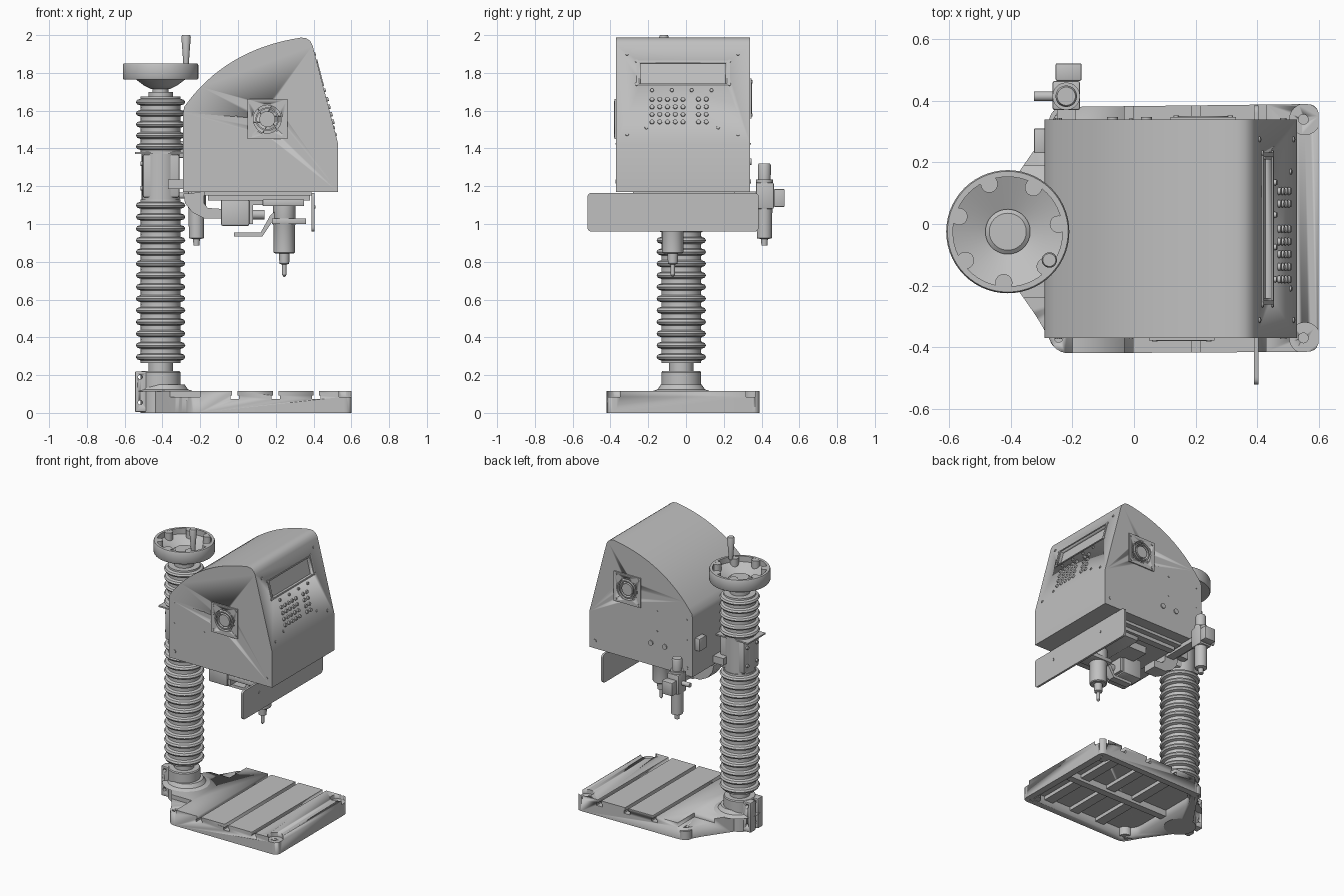
import bpy, bmesh, math
from mathutils import Matrix, Vector

if "Cube" in bpy.data.objects:
    bpy.data.objects.remove(bpy.data.objects["Cube"])

grey = bpy.data.materials.new("light grey metal")
grey.use_nodes = True
grey.diffuse_color = (0.53, 0.53, 0.53, 1)
grey.node_tree.nodes["Principled BSDF"].inputs["Base Color"].default_value = grey.diffuse_color


def finish(name, bm, smooth=True):
    bmesh.ops.recalc_face_normals(bm, faces=bm.faces[:])
    me = bpy.data.meshes.new(name)
    bm.to_mesh(me)
    bm.free()
    me.materials.append(grey)
    ob = bpy.data.objects.new(name, me)
    bpy.context.collection.objects.link(ob)
    if smooth:
        bpy.ops.object.select_all(action='DESELECT')
        ob.select_set(True)
        bpy.context.view_layer.objects.active = ob
        bpy.ops.object.shade_smooth_by_angle(angle=math.radians(35))
    return ob


def box(name, x, y, z, bevel=0.0, rot=None, at=None):
    """Box from (min, max) pairs, optionally turned and moved."""
    bm = bmesh.new()
    bmesh.ops.create_cube(bm, size=1)
    for v in bm.verts:
        v.co = [lo + (c + 0.5) * (hi - lo) for c, (lo, hi) in zip(v.co, (x, y, z))]
    if bevel:
        bmesh.ops.bevel(bm, geom=bm.edges[:], offset=bevel, segments=2, affect='EDGES', profile=0.5)
    if rot:
        bm.transform(Matrix.Translation(at) @ rot)
    return finish(name, bm)


def prism(name, pts, lo, hi, axis='z'):
    """Extrude an outline: (x, y) along z, (x, z) along y or (y, z) along x."""
    place = {'z': lambda a, b, t: (a, b, t), 'y': lambda a, b, t: (a, t, b),
             'x': lambda a, b, t: (t, a, b)}[axis]
    bm = bmesh.new()
    low = [bm.verts.new(place(a, b, lo)) for a, b in pts]
    high = [bm.verts.new(place(a, b, hi)) for a, b in pts]
    bm.faces.new(low)
    bm.faces.new(high)
    for i in range(len(pts)):
        j = (i + 1) % len(pts)
        bm.faces.new((low[i], low[j], high[j], high[i]))
    return finish(name, bm)


def rounded(pts, r, n=5):
    """Round the corners of an outline."""
    out = []
    for i, p in enumerate(pts):
        p, a, b = Vector(p), Vector(pts[i - 1]), Vector(pts[(i + 1) % len(pts)])
        s, e = p + (a - p).normalized() * r, p + (b - p).normalized() * r
        for k in range(n + 1):
            t = k / n
            out.append(tuple(s * (1 - t) ** 2 + p * 2 * t * (1 - t) + e * t * t))
    return out


def lathe(name, prof, at, axis='z', n=40):
    """Spin an (r, height) profile about an axis through a point."""
    turn = {'z': Matrix(), 'y': Matrix.Rotation(-math.pi / 2, 4, 'X'),
            'x': Matrix.Rotation(math.pi / 2, 4, 'Y')}[axis]
    bm = bmesh.new()
    rings = [[bm.verts.new((r * math.cos(math.tau * k / n), r * math.sin(math.tau * k / n), h))
              for k in range(n)] for r, h in prof]
    for a, b in zip(rings, rings[1:]):
        for k in range(n):
            j = (k + 1) % n
            bm.faces.new((a[k], a[j], b[j], b[k]))
    bm.faces.new(rings[0])
    bm.faces.new(rings[-1])
    bm.transform(Matrix.Translation(at) @ turn)
    return finish(name, bm)


def cyl(name, at, r, lo, hi, axis='z', n=32):
    return lathe(name, [(r, lo), (r, hi)], at, axis, n)


def cut(ob, *cutters):
    bpy.context.view_layer.objects.active = ob
    for c in cutters:
        c.hide_render = True
        m = ob.modifiers.new("cut", 'BOOLEAN')
        m.operation, m.solver, m.object = 'DIFFERENCE', 'EXACT', c
        while ob.modifiers[0] != m:
            bpy.ops.object.modifier_move_up(modifier=m.name)
        bpy.ops.object.modifier_apply(modifier=m.name)
        bpy.data.objects.remove(c)


CX, CY = -0.41, -0.025      # column axis

# Base plate: tapered outline, hollow below, slotted above
outline = [(0.6, -0.415), (0.6, 0.39), (-0.24, 0.38), (-0.31, 0.26), (-0.45, 0.06),
           (-0.45, -0.11), (-0.31, -0.31), (-0.25, -0.42)]
base = prism("base", rounded(outline, 0.04), 0, 0.115)
inner = [(0.55, -0.37), (0.55, 0.345), (-0.2, 0.335), (-0.27, 0.23), (-0.27, -0.28), (-0.21, -0.37)]
cutters = [prism("hollow", rounded(inner, 0.03), -0.05, 0.06)]
for x in (-0.017, 0.2, 0.415):
    cutters += [box("slot", (x - 0.014, x + 0.014), (-1, 1), (0.075, 0.2)),
                box("slot_foot", (x - 0.023, x + 0.023), (-1, 1), (0.073, 0.092))]
for y in (-0.37, 0.34):
    cutters.append(cyl("corner_pocket", (0.555, y, 0), 0.05, 0.085, 0.2))
    cutters.append(cyl("corner_hole", (0.55, y, 0), 0.016, -0.1, 0.2, n=20))
    cutters.append(cyl("rear_hole", (-0.245, y, 0), 0.014, -0.1, 0.2, n=20))
for y0, y1 in ((-0.6, -0.24), (0.19, 0.6)):
    cutters.append(box("rear_step", (-0.6, -0.2), (y0, y1), (0.085, 0.2)))
cut(base, *cutters)
box("base_long_rib", (-0.29, 0.56), (-0.05, 0.0), (0.015, 0.065))
for x in (-0.017, 0.2, 0.415):
    box("base_slot_rib", (x - 0.035, x + 0.035), (-0.38, 0.36), (0.035, 0.065))
for x in (-0.23, 0.545):
    for y in (-0.365, 0.335):
        lathe("foot_boss", [(0.017, 0.065), (0.045, 0.065), (0.045, 0.002), (0.017, 0.002)], (x, y, 0))

# Column socket with split clamp ears
socket = lathe("column_socket", [(0.105, 0), (0.105, 0.215), (0.1, 0.222), (0.06, 0.222), (0.06, 0)], (CX, CY, 0))
lathe("socket_fillet", [(0.16, 0.112), (0.125, 0.125), (0.108, 0.15), (0.1, 0.15)], (CX + 0.02, CY, 0))
for s in (-1, 1):
    y = sorted((CY + s * 0.012, CY + s * 0.07))
    ear = box("clamp_ear", (-0.545, -0.47), y, (0.005, 0.22), 0.006)
    cut(ear, *[cyl("bolt_hole", (-0.518, CY, z), 0.012, -1, 1, 'y', 16) for z in (0.055, 0.19)])
cyl("column", (CX, CY, 0), 0.065, 0.06, 1.7)


# Bellows sleeves
def bellows(name, z0, z1, count):
    step = (z1 - z0) / count
    prof = []
    for i in range(count):
        for r, t in ((0.105, 0.0), (0.106, 0.2), (0.124, 0.3), (0.131, 0.5), (0.124, 0.7), (0.106, 0.8)):
            prof.append((r, z0 + (i + t) * step))
    lathe(name, prof + [(0.105, z1)], (CX, CY, 0))


bellows("lower_bellows", 0.265, 1.13, 14)
bellows("upper_bellows", 1.38, 1.675, 5)

# Sliding clamp joining column and head
cyl("clamp_sleeve", (CX, CY, 0), 0.1, 1.13, 1.375)
box("clamp_block", (-0.505, -0.31), (CY - 0.085, CY + 0.085), (1.14, 1.37), 0.012)
box("clamp_flange", (-0.545, -0.285), (CY - 0.1, CY + 0.1), (1.37, 1.38))
box("clamp_arm", (-0.37, -0.28), (CY - 0.13, CY + 0.13), (1.185, 1.235))
for z in (1.19, 1.32):
    for s in (-1, 1):
        cyl("clamp_bolt", (-0.505, CY + s * 0.055, z), 0.012, -0.012, 0.005, 'x', 12)

# Handwheel: dished disc, scalloped rim and grip
cyl("wheel_neck", (CX, CY, 0), 0.042, 1.66, 1.73)
lathe("wheel_dish", [(0.05, 1.715), (0.09, 1.735), (0.13, 1.765), (0.196, 1.765), (0.2, 1.772),
                     (0.2, 1.842), (0.196, 1.85), (0.178, 1.85), (0.178, 1.81), (0.073, 1.765),
                     (0.073, 1.775), (0.06, 1.785)], (CX, CY, 0), n=56)
for k in range(7):
    a = math.radians(-43 + k * 360 / 7)
    cyl("rim_lobe", (CX + 0.166 * math.cos(a), CY + 0.166 * math.sin(a), 0), 0.028, 1.785, 1.849, n=20)
lathe("wheel_grip", [(0.014, 1.84), (0.016, 1.87), (0.025, 1.99), (0.021, 2.0)], (-0.275, -0.117, 0), n=20)

# Head housing: curved top, sloped control panel
s, c, e = Vector((-0.285, 1.62)), Vector((-0.0675, 1.9265)), Vector((0.335, 1.987))
profile = [(0.53, 1.17), (-0.29, 1.17), (-0.29, 1.59)]
for i in range(17):
    t = i / 16
    profile.append(tuple(s * (1 - t) ** 2 + c * 2 * t * (1 - t) + e * t * t))
profile += [(0.362, 1.983), (0.383, 1.968), (0.395, 1.945), (0.53, 1.425)]
head = prism("head_housing", profile, -0.37, 0.34, 'y')

tilt = Matrix.Rotation(-math.atan2(0.135, 0.52), 4, 'Y')


def on_panel(z, y=0.0):
    return Vector((0.53 - 0.135 * (z - 1.425) / 0.52, y, z))


cut(head, box("screen_recess", (-0.02, 0.05), (-0.24, 0.21), (-0.057, 0.057), rot=tilt, at=on_panel(1.8)))
for z in (1.739, 1.861):
    box("screen_frame_rail", (-0.003, 0.005), (-0.262, 0.232), (-0.004, 0.004), rot=tilt, at=on_panel(z))
for y in (-0.255, 0.225):
    box("screen_frame_side", (-0.003, 0.005), (y - 0.007, y + 0.007), (-0.065, 0.065), rot=tilt, at=on_panel(1.8))


# Keys and screws share one small stud shape
def stud(name, y, z, r, h, n=12):
    bm = bmesh.new()
    bmesh.ops.create_cone(bm, cap_ends=True, segments=n, radius1=r, radius2=r * 0.8, depth=h)
    bm.transform(Matrix.Translation(on_panel(z, y)) @ tilt @ Matrix.Rotation(math.pi / 2, 4, 'Y'))
    finish(name, bm)


for row in range(4):
    for col in (0, 1, 2, 3, 4, 6, 7):
        stud("panel_key", -0.18 + col * 0.041, 1.54 + row * 0.04, 0.014, 0.02)
for y in (-0.18, -0.075, 0.03, 0.135):
    stud("panel_lamp", y, 1.708, 0.011, 0.016)
for y, z in ((-0.312, 1.475), (-0.312, 1.9), (0.275, 1.475), (0.275, 1.9), (-0.262, 1.863), (0.23, 1.863),
             (-0.262, 1.74), (0.23, 1.74), (-0.21, 1.51), (0.17, 1.51)):
    stud("panel_screw", y, z, 0.01, 0.01)


# Side fans
def fan(x, z, y, side):
    at = (x, y, z)
    lo, hi = sorted((0, side * 0.008))
    plate = box("fan_plate", (x - 0.106, x + 0.106), (y + lo, y + hi), (z - 0.106, z + 0.106))
    cut(plate, cyl("fan_opening", at, 0.082, -0.1, 0.1, 'y', 40))
    cut(head, cyl("fan_well", at, 0.09, -0.03, 0.03, 'y', 40))
    for r in (0.082, 0.062):
        lathe("fan_ring", [(r, side * -0.02), (r, side * 0.01), (r - 0.008, side * 0.01),
                           (r - 0.008, side * -0.02)], at, 'y')
    cyl("fan_hub", at, 0.042, side * -0.03, side * 0.009, 'y')
    for k in range(6):
        turn = Matrix.Rotation(k * math.pi / 3, 4, 'Y') @ Matrix.Rotation(0.5, 4, 'X')
        box("fan_blade", (0.035, 0.08), (-0.002, 0.002), (-0.018, 0.018), rot=turn,
            at=Vector((x, y - side * 0.014, z)))
    for sx in (-1, 1):
        for sz in (-1, 1):
            cyl("fan_screw", (x + sx * 0.088, y, z + sz * 0.088), 0.009, lo - 0.004, hi + 0.004, 'y', 12)


fan(0.155, 1.555, -0.37, -1)
fan(0.225, 1.665, 0.34, 1)

# Housing screws, rear sockets and connector
for x, z, r in ((-0.245, 1.225, 0.011), (0.485, 1.225, 0.011), (-0.245, 1.57, 0.005),
                (-0.245, 1.425, 0.005), (-0.01, 1.57, 0.005), (-0.01, 1.425, 0.005)):
    for y in (-0.37, 0.34):
        cyl("housing_screw", (x, y, z), r, -0.004, 0.004, 'y', 12)
for x in (0.04, -0.07):
    cyl("rear_socket", (x, 0.34, 1.33), 0.018, -0.004, 0.008, 'y', 16)
box("side_connector", (-0.325, -0.28), (0.23, 0.31), (1.35, 1.44), 0.004)

# Front guard under the head
guard = rounded([(-0.522, 0.96), (0.385, 0.96), (0.385, 1.165), (-0.522, 1.165)], 0.025)
prism("front_guard", guard, 0.39, 0.405, 'x')
for y in (-0.335, 0.14):
    cyl("guard_screw", (0.405, y, 1.09), 0.009, -0.004, 0.004, 'x', 12)

# Slides and drive gear below the head
box("under_plate", (-0.18, 0.39), (-0.28, 0.26), (1.15, 1.172))
for y in (-0.23, 0.17):
    box("slide_rail", (-0.16, 0.38), (y, y + 0.05), (1.125, 1.152))
box("cross_slide", (0.13, 0.35), (-0.3, 0.2), (1.095, 1.13), 0.005)
box("motor", (-0.09, 0.06), (-0.21, -0.03), (0.99, 1.13), 0.01)
box("motor_cap", (0.06, 0.08), (-0.2, -0.04), (1.0, 1.12))
cyl("motor_coupling", (0.08, -0.12, 1.05), 0.025, 0, 0.06, 'x', 20)
box("motor_mount", (-0.02, 0.13), (-0.2, 0.1), (1.1, 1.15))
prism("cable_arm", [(-0.29, 1.16), (-0.28, 1.11), (-0.24, 1.06), (-0.18, 1.03), (-0.09, 1.03),
                    (-0.09, 1.08), (-0.16, 1.085), (-0.18, 1.11), (-0.18, 1.17)], 0.0, 0.1, 'y')
prism("drag_link", [(-0.02, 0.935), (0.13, 0.935), (0.2, 1.04), (0.2, 1.07), (0.17, 1.045),
                    (0.12, 0.955), (-0.02, 0.955)], -0.1, -0.05, 'y')

# Spindle with chuck and tool
lathe("spindle", [(0.06, 1.1), (0.06, 1.0), (0.056, 0.99), (0.056, 0.85), (0.05, 0.845), (0.028, 0.845),
                  (0.026, 0.79), (0.011, 0.785), (0.011, 0.73), (0.003, 0.72)], (0.245, -0.07, 0), n=32)
box("spindle_clamp", (0.18, 0.36), (-0.135, -0.005), (1.0, 1.03), 0.004)

# Air regulator at the rear
RX, RY = -0.22, 0.415
box("regulator_body", (RX - 0.045, RX + 0.045), (RY - 0.045, RY + 0.05), (1.08, 1.22), 0.008)
box("regulator_port", (RX - 0.035, RX + 0.05), (RY + 0.05, 0.522), (1.09, 1.185), 0.006)
lathe("regulator_knob", [(0.045, 1.215), (0.045, 1.235), (0.033, 1.235), (0.035, 1.31), (0.03, 1.32)], (RX, RY, 0), n=20)
lathe("regulator_bowl", [(0.042, 1.09), (0.04, 0.925), (0.018, 0.92), (0.016, 0.885)], (RX, RY, 0), n=24)
cyl("regulator_gauge", (RX - 0.045, RY, 1.15), 0.016, -0.06, 0, 'x', 16)
box("regulator_bracket", (RX - 0.03, RX + 0.03), (0.1, RY), (1.14, 1.172))
